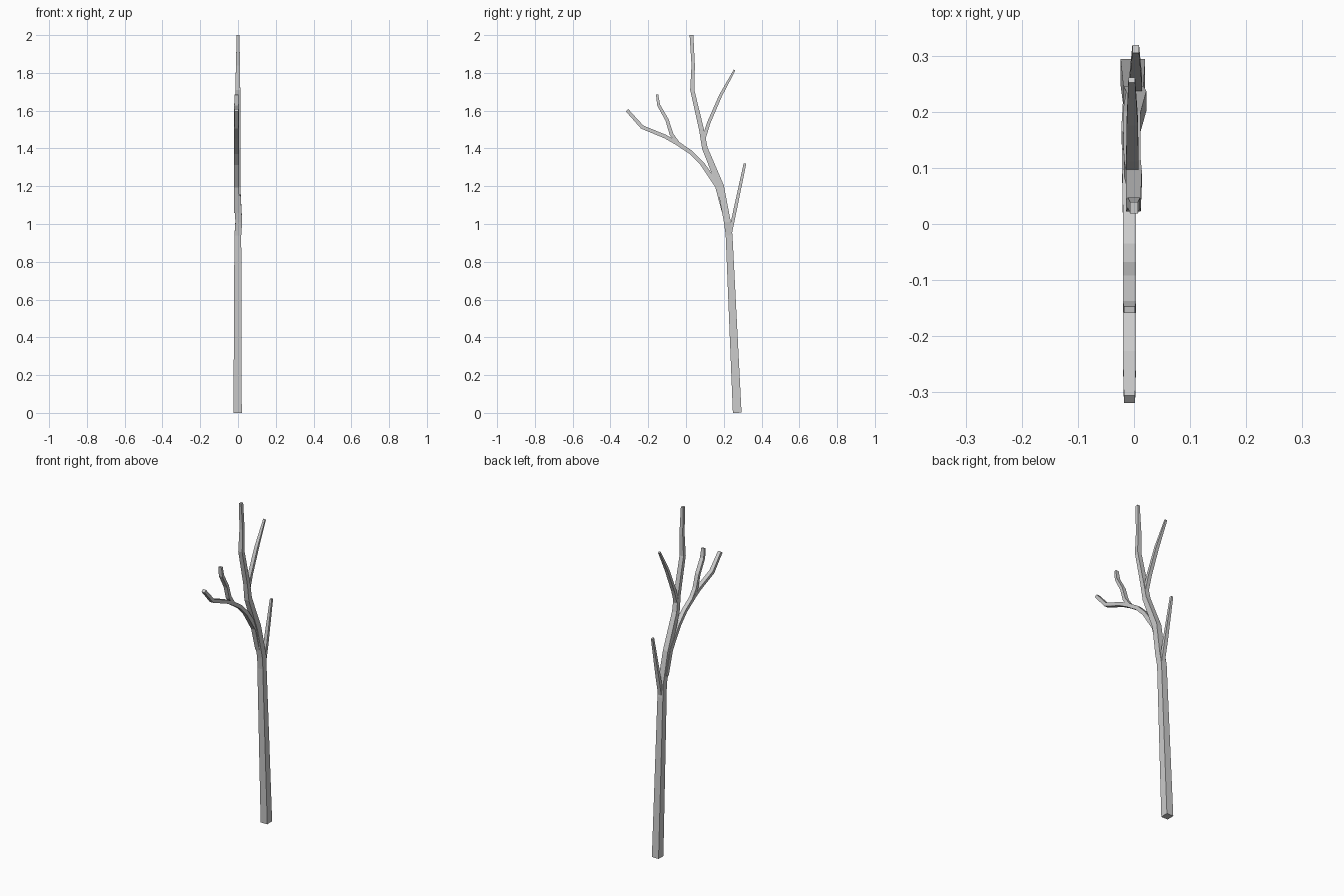
import bpy, bmesh
from mathutils import Vector


def limb(name, path):
    """Square-section limb; path rows are x, y, z, half width in x, half width in the yz plane."""
    pts = [Vector(p[:3]) for p in path]
    bm = bmesh.new()
    rings = []
    for i, p in enumerate(path):
        t = pts[min(i + 1, len(pts) - 1)] - pts[max(i - 1, 0)]
        n = Vector((0, t.z, -t.y)).normalized() * p[4]
        w = Vector((p[3], 0, 0))
        ring = []
        for a, b in ((-1, -1), (1, -1), (1, 1), (-1, 1)):
            co = pts[i] + w * a + n * b
            co.z = min(max(co.z, 0), 2)
            ring.append(bm.verts.new(co))
        rings.append(ring)
    for lo, hi in zip(rings, rings[1:]):
        for k in range(4):
            j = (k + 1) % 4
            bm.faces.new((lo[k], lo[j], hi[j], hi[k]))
    bm.faces.new(rings[0][::-1])
    bm.faces.new(rings[-1])
    bmesh.ops.recalc_face_normals(bm, faces=bm.faces)
    me = bpy.data.meshes.new(name)
    bm.to_mesh(me)
    bm.free()
    bpy.context.collection.objects.link(bpy.data.objects.new(name, me))


# Trunk and leader
limb("trunk", [
    (-0.002, 0.271, 0.00, 0.022, 0.023),
    (-0.001, 0.228, 0.94, 0.018, 0.018),
    (0.004, 0.219, 1.01, 0.018, 0.018),
    (-0.004, 0.183, 1.20, 0.016, 0.018),
    (-0.003, 0.100, 1.40, 0.015, 0.015),
    (0.000, 0.082, 1.50, 0.014, 0.013),
    (-0.001, 0.033, 1.71, 0.013, 0.011),
    (0.000, 0.038, 1.84, 0.011, 0.009),
    (0.000, 0.029, 2.00, 0.007, 0.010)])

# Low side shoot
limb("low_branch", [
    (0.003, 0.230, 0.93, 0.011, 0.009),
    (0.003, 0.259, 1.07, 0.011, 0.009),
    (0.003, 0.312, 1.32, 0.006, 0.007)])

# Long sweeping branch
limb("long_branch", [
    (-0.006, 0.203, 1.06, 0.014, 0.012),
    (-0.008, 0.168, 1.20, 0.014, 0.014),
    (-0.008, 0.085, 1.32, 0.013, 0.011),
    (-0.008, 0.025, 1.38, 0.012, 0.011),
    (-0.008, -0.050, 1.43, 0.012, 0.011),
    (-0.008, -0.110, 1.463, 0.012, 0.010),
    (-0.008, -0.232, 1.513, 0.012, 0.010),
    (-0.008, -0.312, 1.602, 0.010, 0.009)])

# Fork rising from the long branch
limb("long_branch_fork", [
    (-0.008, -0.040, 1.425, 0.011, 0.009),
    (-0.008, -0.077, 1.475, 0.012, 0.010),
    (-0.008, -0.100, 1.55, 0.012, 0.009),
    (-0.008, -0.145, 1.63, 0.012, 0.008),
    (-0.008, -0.153, 1.685, 0.010, 0.006)])

# Upper side shoot
limb("upper_branch", [
    (-0.003, 0.090, 1.44, 0.011, 0.010),
    (-0.003, 0.120, 1.535, 0.011, 0.009),
    (-0.003, 0.183, 1.68, 0.010, 0.008),
    (-0.004, 0.257, 1.815, 0.006, 0.005)])
